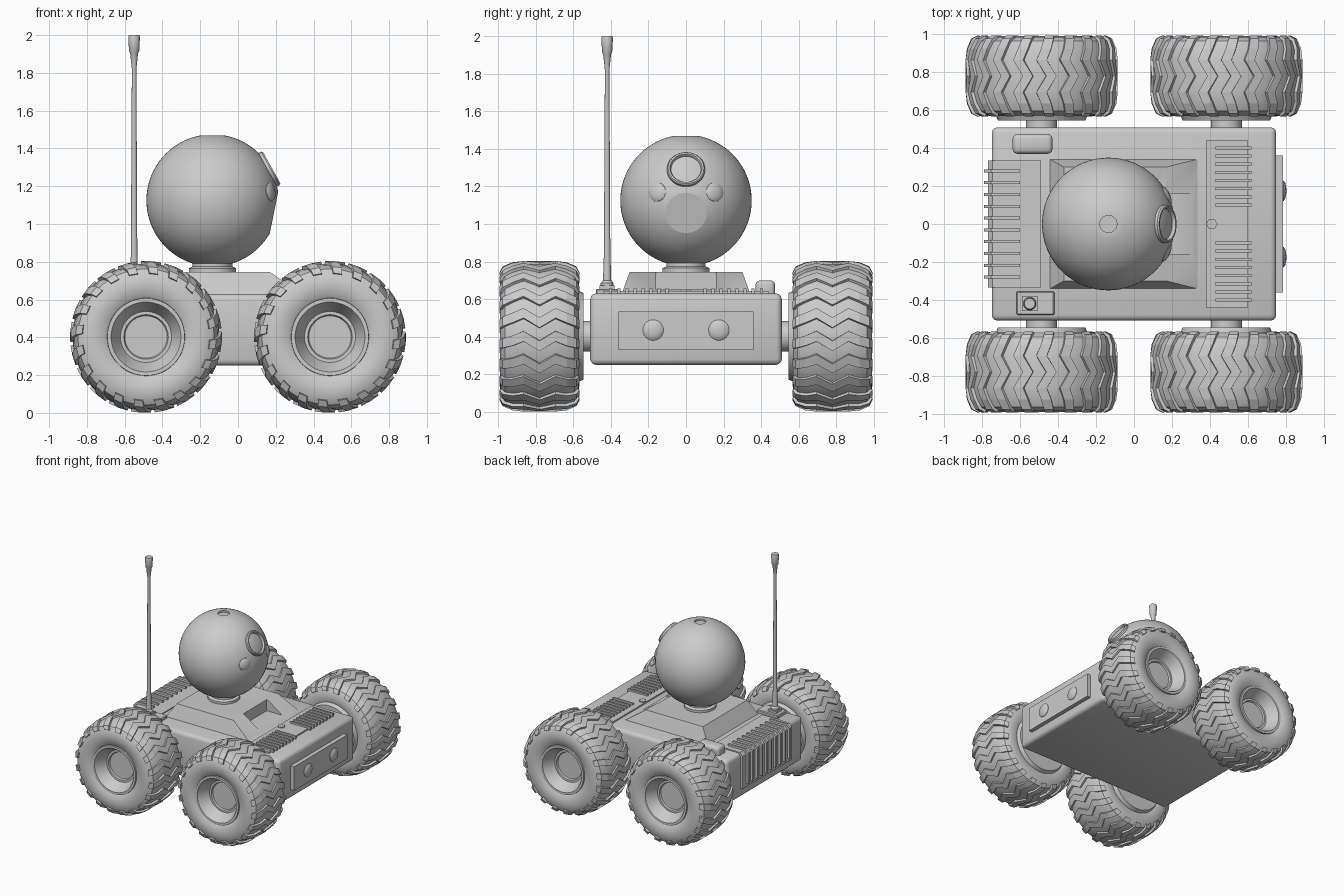
import bpy, bmesh, math
from mathutils import Vector, Matrix

if "Cube" in bpy.data.objects:
    bpy.data.objects.remove(bpy.data.objects["Cube"])

COL = bpy.context.scene.collection


def add(name, bm, smooth=True, angle=35):
    bmesh.ops.recalc_face_normals(bm, faces=bm.faces[:])
    for f in bm.faces:
        f.smooth = smooth
    for e in bm.edges:
        if len(e.link_faces) == 2 and e.calc_face_angle(0) > math.radians(angle):
            e.smooth = False
    me = bpy.data.meshes.new(name)
    bm.to_mesh(me)
    bm.free()
    ob = bpy.data.objects.new(name, me)
    COL.objects.link(ob)
    return ob


def block(name, x0, x1, y0, y1, z0, z1, top=None, bevel=0, segs=3):
    """Box, or a frustum when a top rectangle (x0, x1, y0, y1) is given."""
    a, b, c, d = top or (x0, x1, y0, y1)
    bm = bmesh.new()
    lo = [bm.verts.new(p) for p in ((x0, y0, z0), (x1, y0, z0), (x1, y1, z0), (x0, y1, z0))]
    hi = [bm.verts.new(p) for p in ((a, c, z1), (b, c, z1), (b, d, z1), (a, d, z1))]
    bm.faces.new(lo)
    bm.faces.new(hi)
    for i in range(4):
        j = (i + 1) % 4
        bm.faces.new((lo[i], lo[j], hi[j], hi[i]))
    if bevel:
        bmesh.ops.bevel(bm, geom=bm.edges[:], offset=bevel, segments=segs, profile=0.5, affect='EDGES')
    return add(name, bm)


def slab(name, pts, y0, y1):
    """Side profile in x, z extruded along y."""
    bm = bmesh.new()
    f = bm.faces.new([bm.verts.new((x, y0, z)) for x, z in pts])
    r = bmesh.ops.extrude_face_region(bm, geom=[f])
    bmesh.ops.translate(bm, vec=(0, y1 - y0, 0), verts=[v for v in r['geom'] if isinstance(v, bmesh.types.BMVert)])
    return add(name, bm)


def lathe(name, profile, mat=Matrix(), segs=48, closed=False):
    """Profile of (radius, height) turned about local z."""
    bm = bmesh.new()
    vs = [bm.verts.new((r, 0, h)) for r, h in profile]
    pairs = list(zip(vs, vs[1:])) + ([(vs[-1], vs[0])] if closed else [])
    es = [bm.edges.new(p) for p in pairs]
    bmesh.ops.spin(bm, geom=vs + es, cent=(0, 0, 0), axis=(0, 0, 1), angle=2 * math.pi, steps=segs, use_duplicate=False)
    bmesh.ops.remove_doubles(bm, verts=bm.verts[:], dist=1e-5)
    bm.transform(mat)
    return add(name, bm)


def carve(ob, cutters):
    """Boolean the cutters away and bake the result."""
    for c in cutters:
        c.hide_render = True
        m = ob.modifiers.new('cut', 'BOOLEAN')
        m.object, m.operation, m.solver = c, 'DIFFERENCE', 'EXACT'
    dg = bpy.context.evaluated_depsgraph_get()
    bm = bmesh.new()
    bm.from_mesh(ob.evaluated_get(dg).to_mesh())
    name = ob.name
    for o in [ob] + cutters:
        bpy.data.objects.remove(o)
    return add(name, bm)


def mirror_y(ob):
    m = ob.modifiers.new('mirror', 'MIRROR')
    m.use_axis = (False, True, False)


# Hull
block('hull', -0.75, 0.75, -0.51, 0.51, 0.25, 0.63, bevel=0.03)

# Raised deck with a recess in the front slope
deck = block('deck', -0.45, 0.35, -0.345, 0.345, 0.62, 0.745, top=(-0.37, 0.17, -0.30, 0.30))
carve(deck, [block('deck_cutter', 0.16, 0.32, -0.16, 0.16, 0.65, 0.9)])

# Front lamp panel and headlights
block('front_panel', 0.74, 0.785, -0.36, 0.36, 0.33, 0.535)
for y in (-0.175, 0.175):
    lathe('headlight', [(0.055, 0), (0.055, 0.01), (0.045, 0.018), (0.025, 0.024), (0, 0.026)],
          Matrix.Translation((0.778, y, 0.435)) @ Matrix.Rotation(math.pi / 2, 4, 'Y'), 32)

# Hood plate with two banks of ribs and a bolt
block('hood_plate', 0.38, 0.60, -0.44, 0.44, 0.62, 0.642)
for side in (-1, 1):
    for i in range(8):
        y = side * (0.10 + i * 0.043)
        block('hood_rib', 0.43, 0.62, y - 0.008, y + 0.008, 0.62, 0.656)
lathe('hood_bolt', [(0.03, 0.63), (0.03, 0.65), (0, 0.65)], Matrix.Translation((0.41, 0, 0)), 6)

# Rear radiator wrapping over the back edge
slab('radiator', [(-0.49, 0.60), (-0.49, 0.638), (-0.745, 0.638), (-0.77, 0.61), (-0.77, 0.33), (-0.70, 0.33)],
     -0.335, 0.335)
for i in range(10):
    y = -0.335 + 0.055 + i * 0.0622
    slab('radiator_fin', [(-0.60, 0.60), (-0.60, 0.655), (-0.755, 0.655), (-0.79, 0.62), (-0.79, 0.36), (-0.74, 0.36)],
         y - 0.008, y + 0.008)

# Antenna on its stepped base
block('antenna_base', -0.62, -0.42, -0.48, -0.355, 0.62, 0.655, bevel=0.006, segs=1)
block('antenna_foot', -0.59, -0.51, -0.46, -0.38, 0.65, 0.672)
lathe('antenna', [(0, 0.66), (0.034, 0.66), (0.034, 0.685), (0.022, 0.70), (0.017, 0.85), (0.012, 1.82),
                  (0.021, 1.905), (0.027, 1.915), (0.031, 1.99), (0.028, 2.0), (0, 2.0)],
      Matrix.Translation((-0.55, -0.42, 0)), 20)

# Small pod on the other rear corner
block('rear_pod', -0.64, -0.43, 0.37, 0.475, 0.60, 0.70, bevel=0.025)

# Neck
HEAD = Vector((-0.135, 0, 1.125))
lathe('neck', [(0, 0.74), (0.125, 0.74), (0.125, 0.765), (0.105, 0.775), (0.105, 0.83), (0, 0.83)],
      Matrix.Translation((HEAD.x, 0, 0)))


def facing(d):
    return Matrix.Translation(HEAD) @ d.to_track_quat('Z', 'Y').to_matrix().to_4x4()


# Head ball with flats on top and on the face
bm = bmesh.new()
bmesh.ops.create_uvsphere(bm, u_segments=64, v_segments=40, radius=0.35)
up = Vector((0, 0, 1))
face_dir = Vector((math.cos(0.2), 0, -math.sin(0.2)))
for d, dist in ((up, 0.344), (face_dir, 0.332)):
    r = bmesh.ops.bisect_plane(bm, geom=bm.verts[:] + bm.edges[:] + bm.faces[:], plane_co=d * dist,
                               plane_no=d, clear_outer=True)
    bmesh.ops.edgeloop_fill(bm, edges=[e for e in r['geom_cut'] if isinstance(e, bmesh.types.BMEdge)])
bm.transform(Matrix.Translation(HEAD))
head = add('head', bm, angle=12)

# Eye socket, crown dimple, main eye and two side eyes
eye_dir = Vector((math.cos(0.505), 0, math.sin(0.505)))
carve(head, [lathe('socket_cutter', [(0, 0.27), (0.082, 0.27), (0.082, 0.45), (0, 0.45)], facing(eye_dir)),
             lathe('crown_cutter', [(0, 0.33), (0.045, 0.33), (0.045, 0.4), (0, 0.4)], facing(up))])
lathe('eye_ring', [(0.08, 0.29), (0.08, 0.348), (0.086, 0.358), (0.095, 0.358), (0.101, 0.35), (0.101, 0.31)],
      facing(eye_dir), closed=True)
lathe('eye_lens', [(0, 0.335), (0.025, 0.331), (0.045, 0.32), (0.06, 0.303), (0.066, 0.28), (0.066, 0.26), (0, 0.26)],
      facing(eye_dir))
for y in (-0.155, 0.155):
    d = Vector((math.sqrt(0.35 ** 2 - y * y - 0.045 ** 2), y, 0.045)).normalized()
    lathe('side_eye', [(0, 0.362), (0.025, 0.36), (0.042, 0.354), (0.05, 0.348), (0.053, 0.335), (0, 0.335)],
          facing(d), 32)

# Wheels: tyre, rim, tread lugs and axle, mirrored to the far side
half = [(0.20, 0.185), (0.215, 0.198), (0.27, 0.21), (0.325, 0.206), (0.36, 0.185), (0.379, 0.14), (0.387, 0.075)]
tyre = half + [(0.389, 0)] + [(r, -h) for r, h in reversed(half)]
rim = [(0, 0.095), (0.112, 0.095), (0.118, 0.108), (0.135, 0.108), (0.175, 0.185), (0.185, 0.203), (0.205, 0.203),
       (0.208, 0.17), (0.208, -0.17), (0.245, -0.20), (0.23, -0.235), (0, -0.235)]
# lug stations: radius, height, angle shift, lift in radius, lift in height
arm = [(0.335, 0.2, 0.12, 0.004, 0.014), (0.36, 0.185, 0.10, 0.012, 0.012), (0.379, 0.14, 0.06, 0.015, 0.005),
       (0.387, 0.085, 0.0, 0.015, 0), ]
path = arm + [(0.389, 0, 0.13, 0.013, 0)] + [(r, -h, t, a, -b) for r, h, t, a, b in reversed(arm)]
LUGS = 20
for x in (-0.487, 0.487):
    place = Matrix.Translation((x, 0.78, 0.402)) @ Matrix.Rotation(-math.pi / 2, 4, 'X')
    mirror_y(lathe('tyre', tyre, place, 64))
    mirror_y(lathe('rim', rim, place, 48))
    mirror_y(lathe('axle', [(0.082, -0.30), (0.082, -0.20)], place, 32))
    bm = bmesh.new()
    for k in range(LUGS):
        rings = []
        for r, h, t, a, b in path:
            mid = k * 2 * math.pi / LUGS + t
            ring = []
            for lift, off in ((-0.5, -0.075), (1, -0.068), (1, 0.068), (-0.5, 0.075)):
                rr, ang = r + a * lift, mid + off
                ring.append(bm.verts.new((rr * math.cos(ang), rr * math.sin(ang), h + b * lift)))
            rings.append(ring)
        for p, q in zip(rings, rings[1:]):
            for i in range(4):
                j = (i + 1) % 4
                bm.faces.new((p[i], p[j], q[j], q[i]))
        bm.faces.new(rings[0])
        bm.faces.new(rings[-1])
    bm.transform(place)
    mirror_y(add('tread_lugs', bm, smooth=False))
